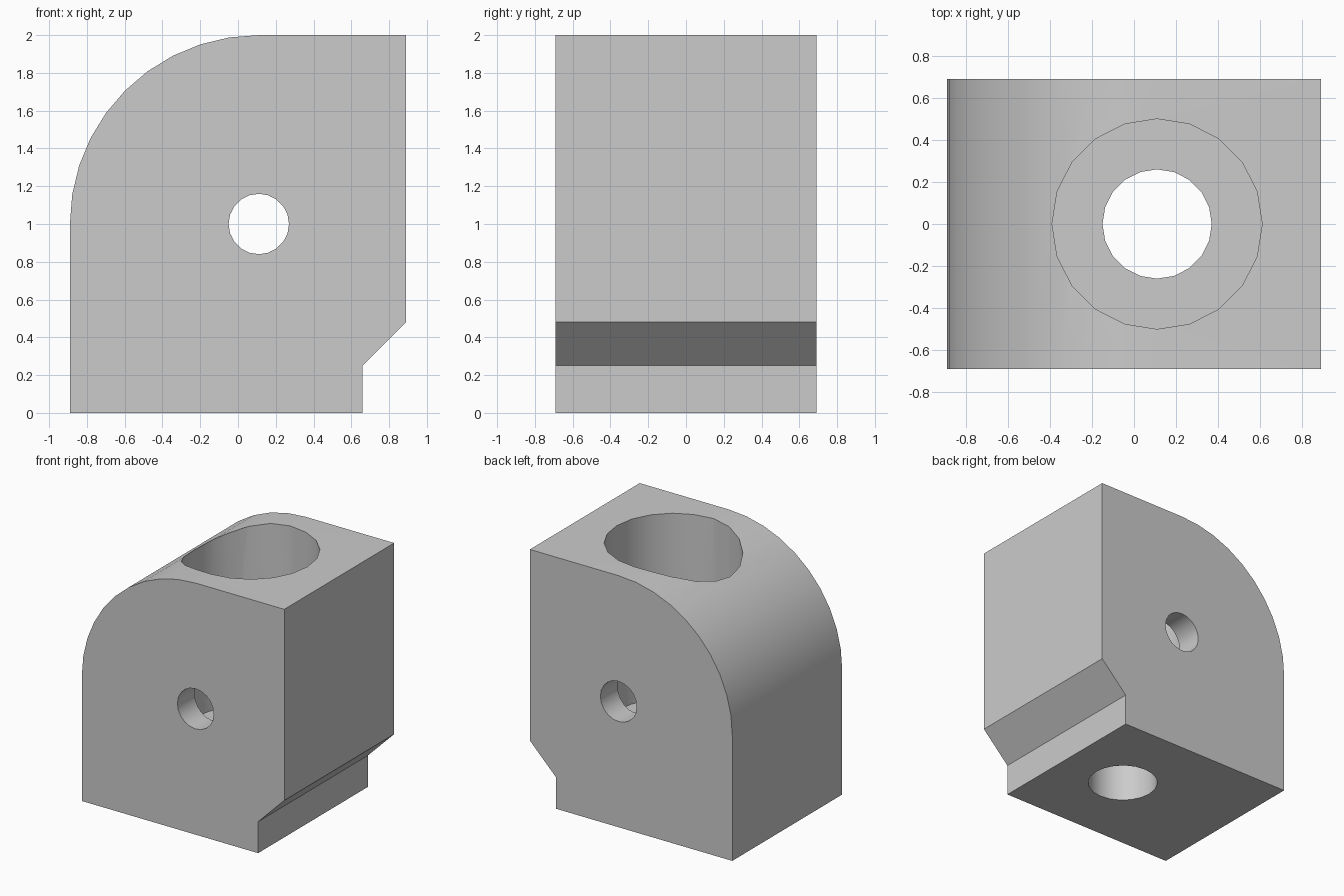
import bpy, bmesh, math
from mathutils import Matrix

cube = bpy.data.objects.get("Cube")
if cube:
    bpy.data.objects.remove(cube, do_unlink=True)

HALF_DEPTH = 0.69
AXIS_X = 0.11          # shared centre line of the arc and all holes

grey = bpy.data.materials.new("plain grey")
grey.use_nodes = True
grey.diffuse_color = (0.6, 0.6, 0.6, 1)
grey.node_tree.nodes["Principled BSDF"].inputs["Base Color"].default_value = (0.6, 0.6, 0.6, 1)


def add_object(name, bm):
    bmesh.ops.recalc_face_normals(bm, faces=bm.faces)
    mesh = bpy.data.meshes.new(name)
    bm.to_mesh(mesh)
    bm.free()
    mesh.materials.append(grey)
    obj = bpy.data.objects.new(name, mesh)
    bpy.context.collection.objects.link(obj)
    return obj


def drill(target, name, radius, length, centre, along_y=False):
    """Cut a twenty-sided hole through the target."""
    bm = bmesh.new()
    bmesh.ops.create_cone(bm, cap_ends=True, segments=20, radius1=radius,
                          radius2=radius, depth=length)
    # Put corners on the main axes
    turn = Matrix.Rotation(math.pi / 2, 4, 'X' if along_y else 'Z')
    bmesh.ops.transform(bm, matrix=Matrix.Translation(centre) @ turn, verts=bm.verts)
    cutter = add_object(name, bm)
    cutter.hide_render = True
    mod = target.modifiers.new(name, 'BOOLEAN')
    mod.operation = 'DIFFERENCE'
    mod.solver = 'EXACT'
    mod.object = cutter
    bpy.ops.object.modifier_apply(modifier=mod.name)
    bpy.data.objects.remove(cutter, do_unlink=True)


# Block: side profile with a quarter-round shoulder and an undercut foot
profile = [(-0.89, 0), (0.66, 0), (0.66, 0.25), (0.89, 0.48), (0.89, 2)]
for i in range(11):
    a = math.pi / 2 * (1 + i / 10)
    profile.append((AXIS_X + math.cos(a), 1 + math.sin(a)))
bm = bmesh.new()
face = bm.faces.new([bm.verts.new((x, -HALF_DEPTH, z)) for x, z in profile])
side = bmesh.ops.extrude_face_region(bm, geom=[face])
moved = [g for g in side["geom"] if isinstance(g, bmesh.types.BMVert)]
bmesh.ops.translate(bm, vec=(0, 2 * HALF_DEPTH, 0), verts=moved)
block = add_object("bracket_block", bm)
bpy.context.view_layer.objects.active = block
block.select_set(True)

# Wide socket from the top, narrower bore below, cross pin hole
SOCKET_FLOOR = 0.53
drill(block, "socket", 0.5, 2, (AXIS_X, 0, SOCKET_FLOOR + 1))
drill(block, "lower_bore", 0.26, 2, (AXIS_X, 0, 0))
drill(block, "pin_hole", 0.16, 2, (AXIS_X, 0, 1), along_y=True)

bpy.ops.object.shade_smooth_by_angle(angle=math.radians(30))
